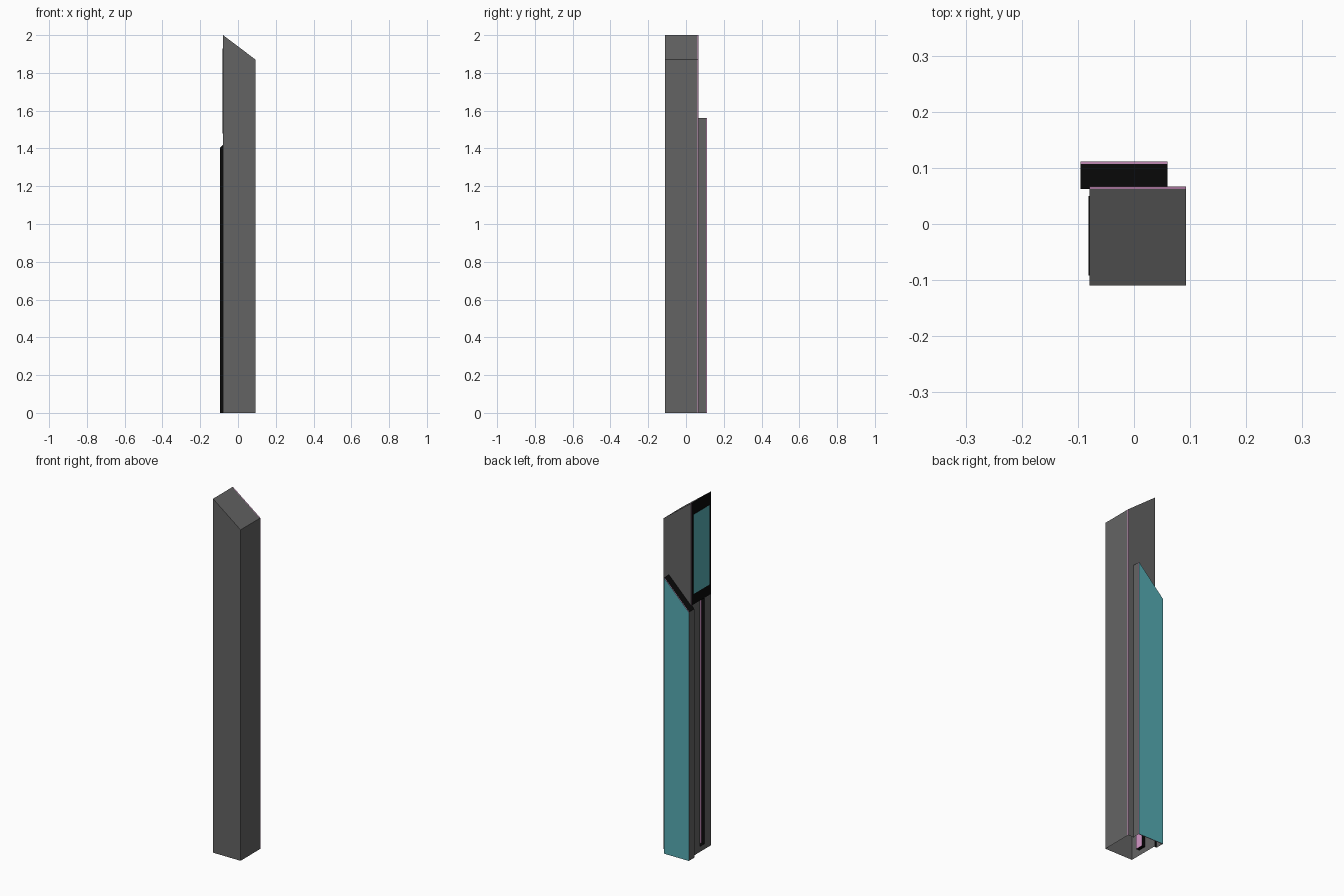
import bpy, bmesh

if "Cube" in bpy.data.objects:
    bpy.data.objects.remove(bpy.data.objects["Cube"])


def material(name, rgb):
    m = bpy.data.materials.new(name)
    m.diffuse_color = (*rgb, 1)
    m.use_nodes = True
    m.node_tree.nodes["Principled BSDF"].inputs["Base Color"].default_value = m.diffuse_color
    return m


GREY, BLACK, TEAL, PINK = range(4)
MATS = [material("concrete grey", (0.127, 0.127, 0.127)),
        material("black", (0.003, 0.003, 0.003)),
        material("teal glass", (0.093, 0.41, 0.45)),
        material("pink trim", (0.66, 0.31, 0.57))]


def sheet_object(name, faces):
    """Object from (corner points, material) pairs."""
    bm = bmesh.new()
    for pts, mat in faces:
        bm.faces.new([bm.verts.new(p) for p in pts]).material_index = mat
    bmesh.ops.remove_doubles(bm, verts=bm.verts, dist=1e-5)
    bmesh.ops.recalc_face_normals(bm, faces=bm.faces)
    me = bpy.data.meshes.new(name)
    bm.to_mesh(me)
    bm.free()
    for m in MATS:
        me.materials.append(m)
    ob = bpy.data.objects.new(name, me)
    bpy.context.collection.objects.link(ob)
    return ob


def shell(name, profile, y0, y1, sides, front=None, back=None):
    """Extrude an x-z profile along y; None leaves a side open."""
    faces = []
    n = len(profile)
    for i, mat in enumerate(sides):
        (xa, za), (xb, zb) = profile[i], profile[(i + 1) % n]
        if mat is not None:
            faces.append(([(xa, y0, za), (xb, y0, zb), (xb, y1, zb), (xa, y1, za)], mat))
    if front is not None:
        faces.append(([(x, y0, z) for x, z in profile], front))
    if back is not None:
        faces.append(([(x, y1, z) for x, z in reversed(profile)], back))
    return sheet_object(name, faces)


L, R = -0.079, 0.093            # tower left and right
F, B, TRIM = -0.11, 0.062, 0.067  # tower front, back, trimmed back
SPLIT = 1.42                    # bottom of the framed upper window

# Main tower, open underneath, with a black upper left side
shell("tower", [(L, 0), (R, 0), (R, 1.87), (L, 2), (L, SPLIT)], F, B,
      [None, GREY, GREY, BLACK, None], front=GREY)

# Back wall with pink edges, open where the annex joins
shell("tower_back_wall",
      [(0.055, 0), (R, 0), (R, 1.87), (L, 2), (L, SPLIT), (0.055, 1.55)], B, TRIM,
      [None, PINK, PINK, PINK, None, None], back=GREY)

# Lower left wall with a tall narrow recess
y0, y1, z0, deep = -0.054, -0.01, 0.03, L + 0.02


def wall(ya, yb, za, zb, x=L, mat=GREY):
    return ([(x, ya, za), (x, yb, za), (x, yb, zb), (x, ya, zb)], mat)


recess = [wall(F, y0, 0, SPLIT), wall(y1, TRIM, 0, SPLIT), wall(y0, y1, 0, z0),
          wall(y0, y1, z0, SPLIT, deep, PINK)]
for y in (y0, y1):
    recess.append(([(L, y, z0), (deep, y, z0), (deep, y, SPLIT), (L, y, SPLIT)], BLACK))
for z in (z0, SPLIT):
    recess.append(([(L, y0, z), (deep, y0, z), (deep, y1, z), (L, y1, z)], BLACK))
sheet_object("recessed_side_wall", recess)

# Teal window plate in the black frame
shell("upper_window", [(L - 0.002, 1.48), (L, 1.48), (L, 1.93), (L - 0.002, 1.93)],
      -0.092, 0.05, [BLACK, None, BLACK, TEAL], BLACK, BLACK)

# Annex with a black sloping roof, then its glazed back with pink edges
AL, AR, AM, AB = -0.095, 0.06, 0.107, 0.111
outline = [(AL, 0), (AR, 0), (AR, 1.56), (AL, 1.405)]
shell("annex", outline, B, AM, [None, GREY, BLACK, GREY])
shell("annex_glazing", outline, AM, AB, [PINK, PINK, PINK, PINK], back=TEAL)

# Black return where the annex overhangs the tower
shell("annex_return", [(AL, 0), (L, 0), (L, 1.421), (AL, 1.405)], B, TRIM,
      [None] * 4, front=BLACK)
